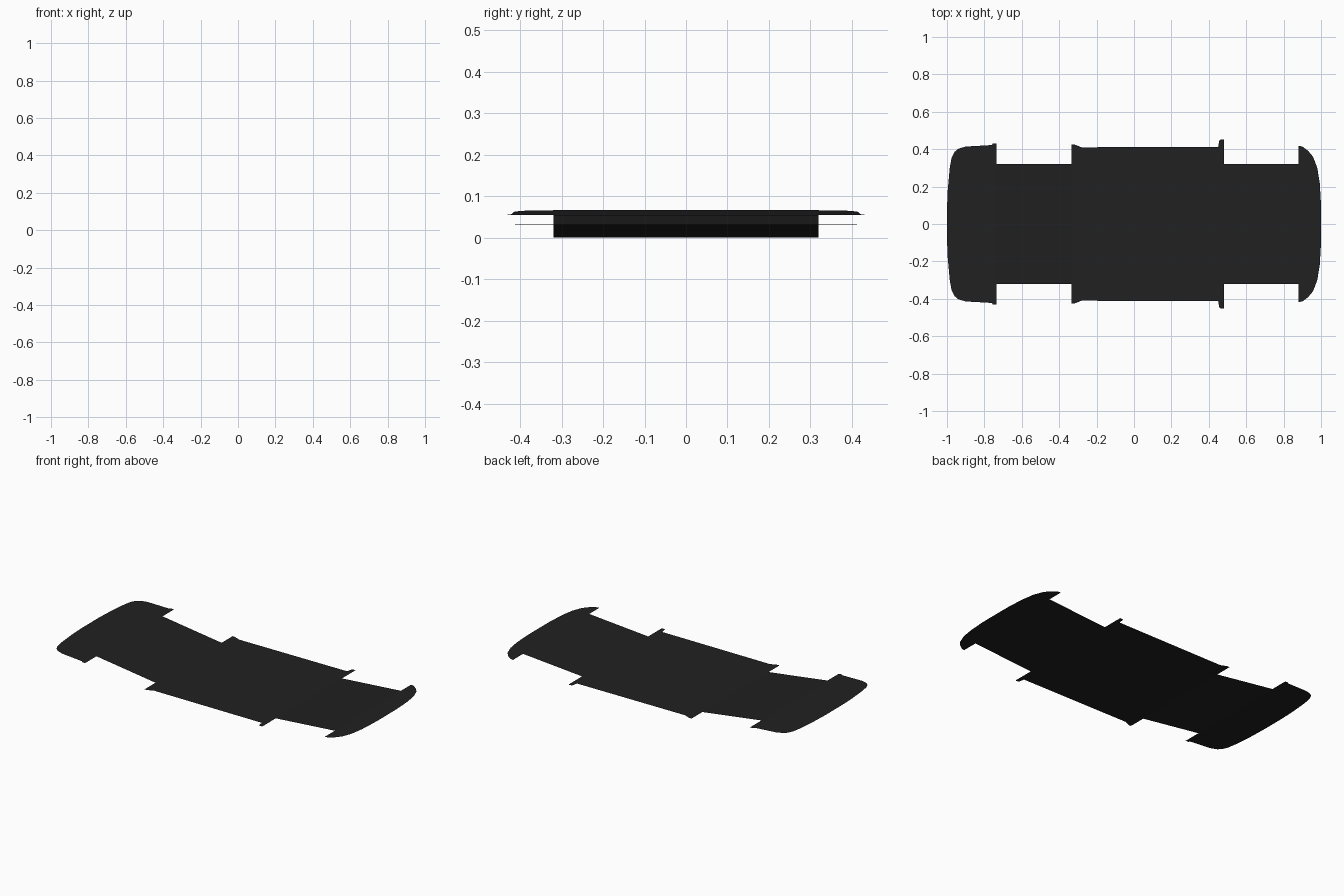
import bpy, bmesh

if "Cube" in bpy.data.objects:
    bpy.data.objects.remove(bpy.data.objects["Cube"])

CORE = 0.32  # half width between the wheel cut-outs

# Side profile of the floor: (x, z)
PROFILE = [(-1.0, 0.067), (-0.735, 0.055), (-0.335, 0.0),
           (0.48, 0.0), (0.88, 0.031), (1.0, 0.032)]

# Outline from rear to nose: (x, half width); a repeated x makes a step
OUTLINE = [(-1.0, 0.08), (-0.996, 0.18), (-0.985, 0.30), (-0.975, 0.355),
           (-0.96, 0.385), (-0.94, 0.402), (-0.90, 0.414), (-0.76, 0.422),
           (-0.755, 0.43), (-0.735, 0.43), (-0.735, CORE),
           (-0.335, CORE), (-0.335, 0.426), (-0.32, 0.426), (-0.28, 0.41),
           (0.45, 0.413), (0.457, 0.45), (0.48, 0.452), (0.48, CORE),
           (0.88, CORE), (0.88, 0.418), (0.90, 0.414), (0.93, 0.392),
           (0.957, 0.36), (0.98, 0.30), (0.993, 0.22), (0.999, 0.12),
           (1.0, 0.06)]


def height(x):
    for (x0, z0), (x1, z1) in zip(PROFILE, PROFILE[1:]):
        if x <= x1:
            return z0 + (z1 - z0) * (x - x0) / (x1 - x0)
    return PROFILE[-1][1]


# Thin floor sheet: a central strip plus side wings where it is wider
bm = bmesh.new()


def quad(x0, x1, a0, b0, a1, b1):
    pts = [(x0, a0), (x1, a1), (x1, b1), (x0, b0)]
    bm.faces.new([bm.verts.new((x, y, height(x))) for x, y in pts])


for (x0, w0), (x1, w1) in zip(OUTLINE, OUTLINE[1:]):
    if x1 == x0:
        continue
    c0, c1 = min(w0, CORE), min(w1, CORE)
    quad(x0, x1, -c0, c0, -c1, c1)
    if w0 > CORE or w1 > CORE:
        quad(x0, x1, c0, w0, c1, w1)
        quad(x0, x1, -w0, -c0, -w1, -c1)

bmesh.ops.remove_doubles(bm, verts=bm.verts, dist=1e-4)
bmesh.ops.dissolve_degenerate(bm, edges=bm.edges, dist=1e-5)
mesh = bpy.data.meshes.new("floor_pan")
bm.to_mesh(mesh)
bm.free()
floor_pan = bpy.data.objects.new("floor_pan", mesh)
bpy.context.collection.objects.link(floor_pan)

# Near-black underbody colour
black = bpy.data.materials.new("underbody_black")
black.diffuse_color = (0.015, 0.015, 0.015, 1)
black.use_nodes = True
black.node_tree.nodes["Principled BSDF"].inputs["Base Color"].default_value = black.diffuse_color
mesh.materials.append(black)
